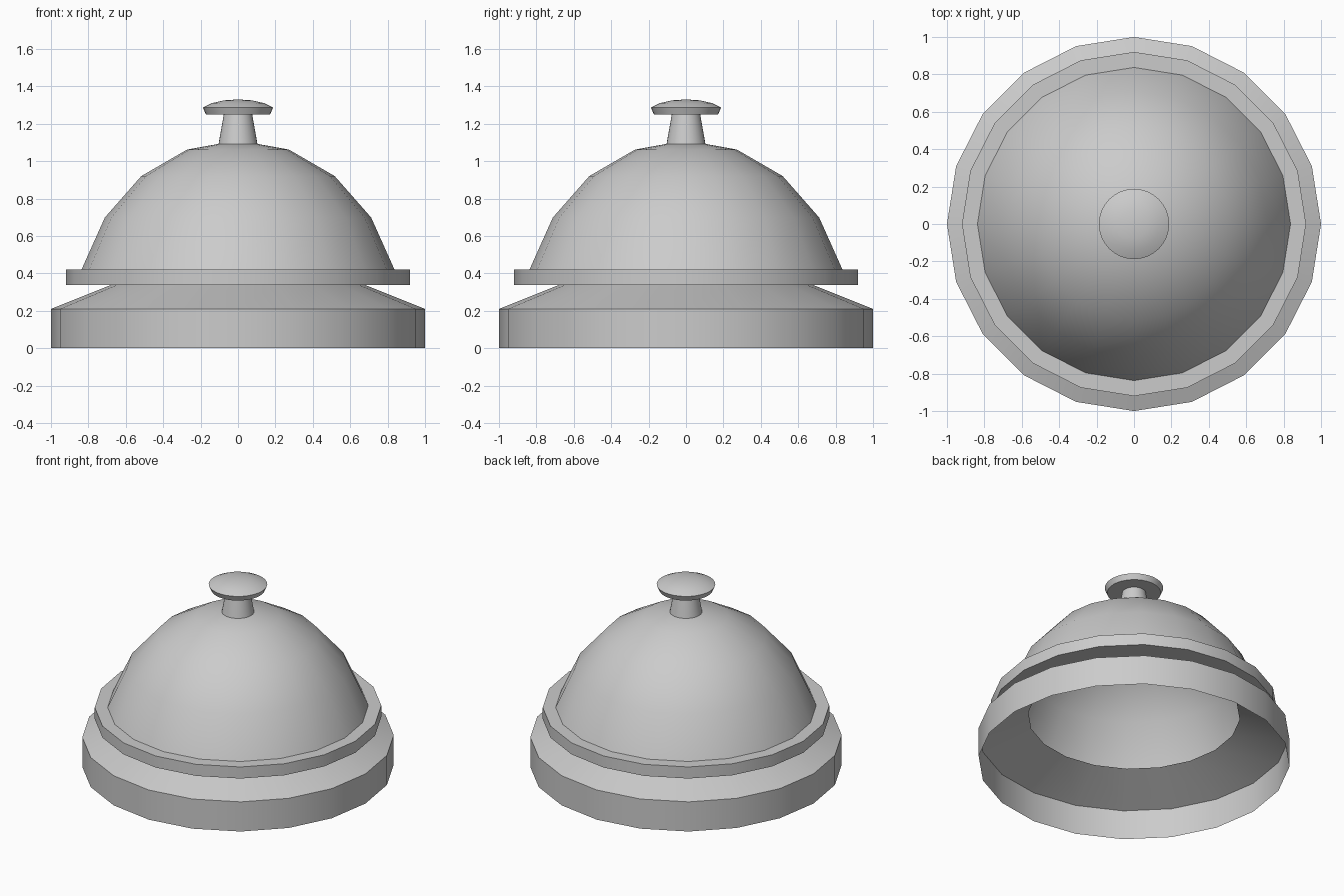
import bpy, bmesh, math

cube = bpy.data.objects.get("Cube")
if cube:
    bpy.data.objects.remove(cube, do_unlink=True)

metal = bpy.data.materials.new("light_grey_metal")
metal.use_nodes = True
metal.diffuse_color = (0.6, 0.6, 0.6, 1)
metal.node_tree.nodes["Principled BSDF"].inputs["Base Color"].default_value = (0.6, 0.6, 0.6, 1)


def lathe(name, profile, sides):
    """Revolve (radius, height) points, listed bottom to top along the outside."""
    bm = bmesh.new()
    rings = []
    for r, z in profile:
        if r < 0.001:
            rings.append([bm.verts.new((0, 0, z))] * sides)
        else:
            angles = [math.tau * i / sides for i in range(sides)]
            rings.append([bm.verts.new((r * math.cos(a), r * math.sin(a), z)) for a in angles])
    for low, high in zip(rings, rings[1:]):
        for i in range(sides):
            j = (i + 1) % sides
            corners = [low[i], low[j], high[j], high[i]]
            bm.faces.new(list(dict.fromkeys(corners)))
    mesh = bpy.data.meshes.new(name)
    bm.to_mesh(mesh)
    bm.free()
    mesh.materials.append(metal)
    obj = bpy.data.objects.new(name, mesh)
    bpy.context.collection.objects.link(obj)
    bpy.ops.object.select_all(action='DESELECT')
    obj.select_set(True)
    bpy.context.view_layer.objects.active = obj
    bpy.ops.object.shade_smooth_by_angle(angle=math.radians(30))
    return obj


# Open base: upright wall and sloping shoulder
lathe("base", [(1, 0), (1, 0.21), (0.68, 0.338)], 20)

# Bell: flat rim, then a dome cut from a sphere with ten rings
rim = [(0.68, 0.338), (0.92, 0.338), (0.92, 0.42)]
dome = []
for k in range(4, -1, -1):
    a = math.radians(18 * k)
    dome.append((0.88 * math.sin(a), 0.111 + math.cos(a)))
lathe("bell", rim + dome, 20)

# Tapered stem and domed push button
lathe("stem", [(0.105, 1.086), (0.075, 1.255)], 32)
lathe("button", [(0, 1.25), (0.172, 1.25), (0.188, 1.287), (0.14, 1.31),
                 (0.075, 1.325), (0, 1.33)], 32)
